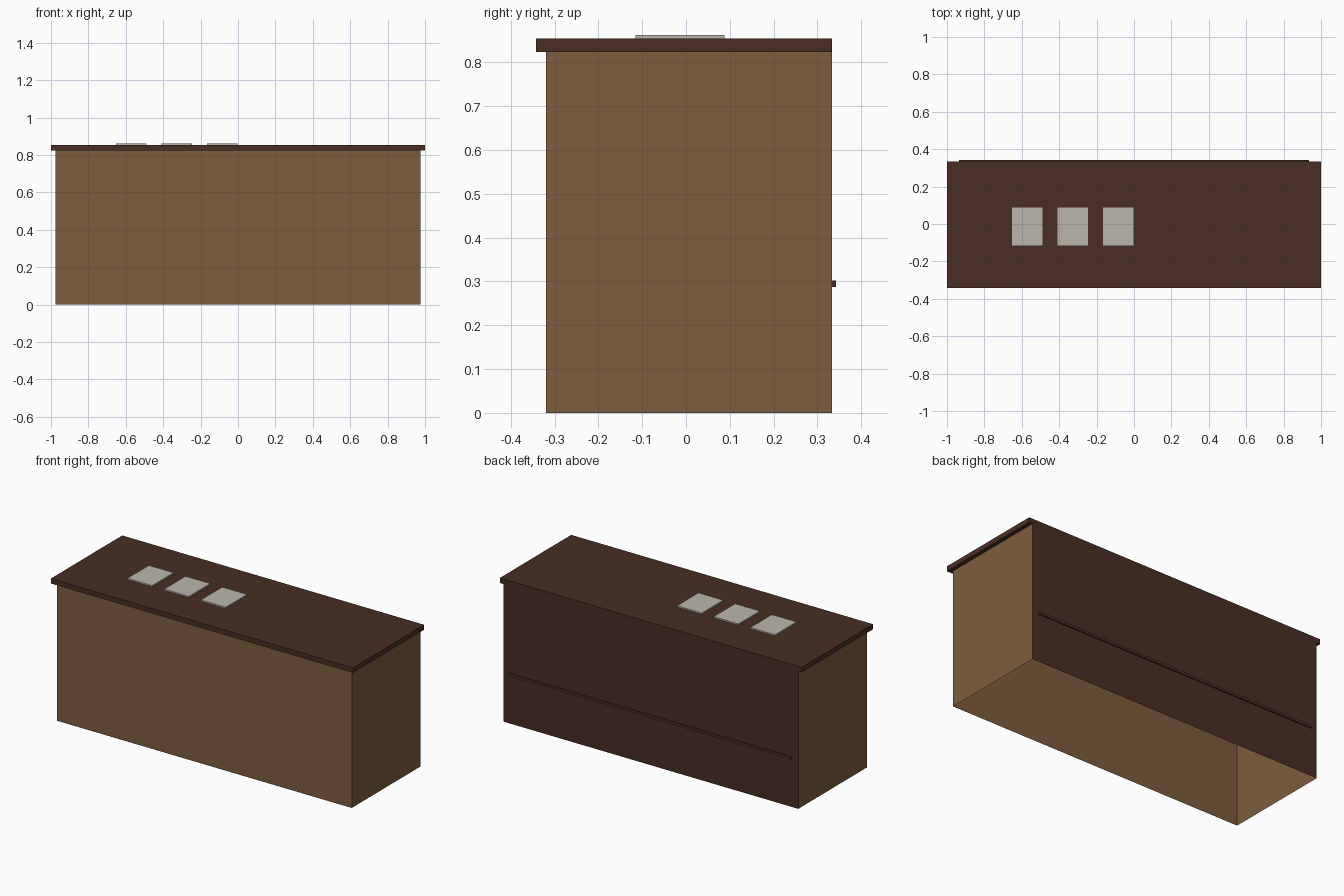
import bpy, bmesh

if "Cube" in bpy.data.objects:
    bpy.data.objects.remove(bpy.data.objects["Cube"])


def material(name, rgb):
    m = bpy.data.materials.new(name)
    lin = [c / 12.92 if c <= 0.04045 else ((c + 0.055) / 1.055) ** 2.4 for c in rgb]
    m.diffuse_color = (*lin, 1.0)
    m.use_nodes = True
    m.node_tree.nodes["Principled BSDF"].inputs["Base Color"].default_value = m.diffuse_color
    return m


oak = material("mid brown wood", (0.49, 0.365, 0.24))
dark = material("dark brown wood", (0.285, 0.18, 0.14))
cream = material("pale grey cream", (0.74, 0.715, 0.67))


def box(name, x, y, z, mats):
    """Box between the given (min, max) ranges."""
    bm = bmesh.new()
    bmesh.ops.create_cube(bm, size=1)
    for v in bm.verts:
        v.co = [r[0] if c < 0 else r[1] for c, r in zip(v.co, (x, y, z))]
    bm.normal_update()
    me = bpy.data.meshes.new(name)
    for m in mats:
        me.materials.append(m)
    ob = bpy.data.objects.new(name, me)
    bpy.context.collection.objects.link(ob)
    return bm, ob


def finish(bm, ob):
    bm.to_mesh(ob.data)
    bm.free()


# Hollow carcass: open underneath, closed by the worktop, dark back panel
bm, ob = box("counter_body", (-0.977, 0.977), (-0.319, 0.333), (0, 0.824), (oak, dark))
bmesh.ops.delete(bm, geom=[f for f in bm.faces if abs(f.normal.z) > 0.5], context='FACES_ONLY')
for f in bm.faces:
    f.material_index = 1 if f.normal.y > 0.5 else 0
finish(bm, ob)

# Worktop overhanging the front and sides, flush at the back
finish(*box("worktop", (-1, 1), (-0.342, 0.333), (0.824, 0.854), (dark,)))

# Thin rail on the back panel
finish(*box("back_rail", (-0.935, 0.935), (0.333, 0.342), (0.287, 0.302), (dark,)))

# Three flat mats lying on the worktop
for i in range(3):
    x0 = -0.652 + 0.243 * i
    finish(*box(f"counter_mat_{i + 1}", (x0, x0 + 0.164), (-0.115, 0.088), (0.854, 0.862), (cream,)))
